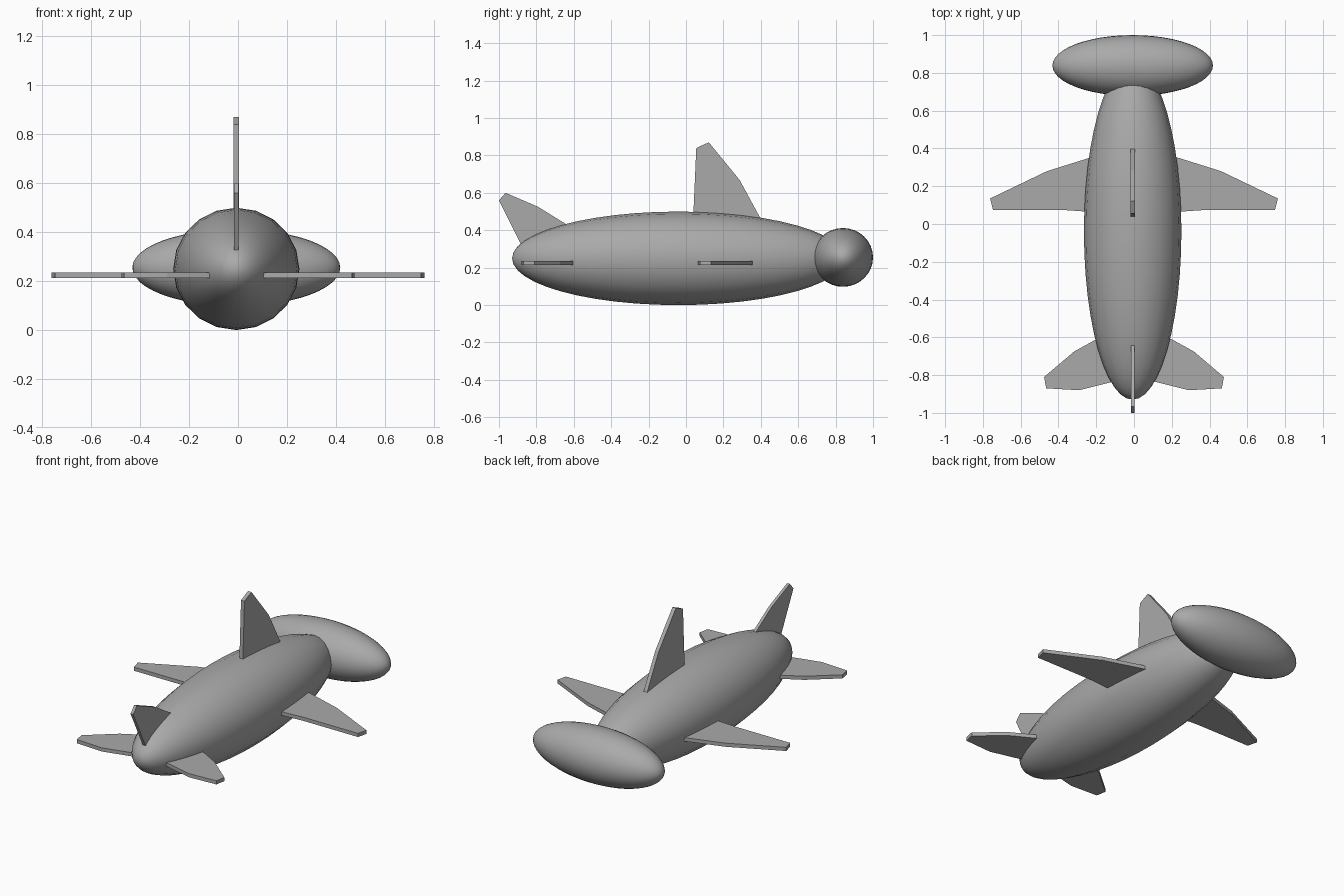
import bpy
import bmesh
from math import pi
from mathutils import Matrix, Vector

cube = bpy.data.objects.get("Cube")
if cube:
    bpy.data.objects.remove(cube, do_unlink=True)

# Single grey skin
GREY = (0.4, 0.4, 0.4, 1.0)
skin = bpy.data.materials.new("grey_skin")
skin.use_nodes = True
skin.diffuse_color = GREY
skin.node_tree.nodes["Principled BSDF"].inputs["Base Color"].default_value = GREY


def finish(name, bm, smooth=False):
    bmesh.ops.recalc_face_normals(bm, faces=bm.faces)
    for f in bm.faces:
        f.smooth = smooth
    mesh = bpy.data.meshes.new(name)
    bm.to_mesh(mesh)
    bm.free()
    mesh.materials.append(skin)
    obj = bpy.data.objects.new(name, mesh)
    bpy.context.collection.objects.link(obj)
    return obj


def ellipsoid(name, centre, radii, pole, segments, rings):
    """Stretched sphere whose poles lie along the given axis."""
    bm = bmesh.new()
    bmesh.ops.create_uvsphere(bm, u_segments=segments, v_segments=rings, radius=1)
    turn = Matrix.Rotation(pi / 2, 4, "X" if pole == "Y" else "Y")
    size = Matrix.Diagonal((*radii, 1))
    bm.transform(Matrix.Translation(centre) @ size @ turn)
    return finish(name, bm, smooth=True)


def plate(name, outline, place, offset):
    """Flat outline placed in space and extruded to a thin slab."""
    bm = bmesh.new()
    face = bm.faces.new([bm.verts.new(place(a, b)) for a, b in outline])
    new = bmesh.ops.extrude_face_region(bm, geom=[face])["geom"]
    moved = [v for v in new if isinstance(v, bmesh.types.BMVert)]
    bmesh.ops.translate(bm, verts=moved, vec=Vector(offset))
    return finish(name, bm)


# Body and wide head
MID = -0.007
ellipsoid("body", (MID, -0.04, 0.25), (0.258, 0.89, 0.25), "Y", 20, 24)
ellipsoid("wide_head", (MID, 0.839, 0.255), (0.425, 0.161, 0.157), "X", 32, 24)

# Paired fins, outlines in (x, y)
pectoral = [(0.1, 0.39), (0.23, 0.352), (0.46, 0.28), (0.762, 0.135),
            (0.747, 0.075), (0.385, 0.075), (0.1, 0.055)]
pelvic = [(0.04, -0.53), (0.19, -0.605), (0.317, -0.675), (0.476, -0.81),
          (0.465, -0.87), (0.29, -0.88), (0.11, -0.835), (0.04, -0.8)]
for side, sign in (("left", 1), ("right", -1)):
    for part, outline in (("pectoral_fin", pectoral), ("tail_side_fin", pelvic)):
        plate(f"{side}_{part}", outline,
              lambda a, b: (sign * a, b, 0.213), (0, 0, 0.022))

# Upright fins, outlines in (y, z)
dorsal = [(0.035, 0.4), (0.04, 0.5), (0.055, 0.84), (0.122, 0.87),
          (0.286, 0.67), (0.395, 0.47), (0.42, 0.4)]
tail = [(-0.86, 0.28), (-0.885, 0.33), (-1.0, 0.56), (-0.965, 0.6),
        (-0.79, 0.525), (-0.645, 0.435), (-0.6, 0.35)]
for name, outline, thick in (("dorsal_fin", dorsal, 0.023), ("tail_fin", tail, 0.018)):
    plate(name, outline, lambda a, b: (MID - thick / 2, a, b), (thick, 0, 0))
